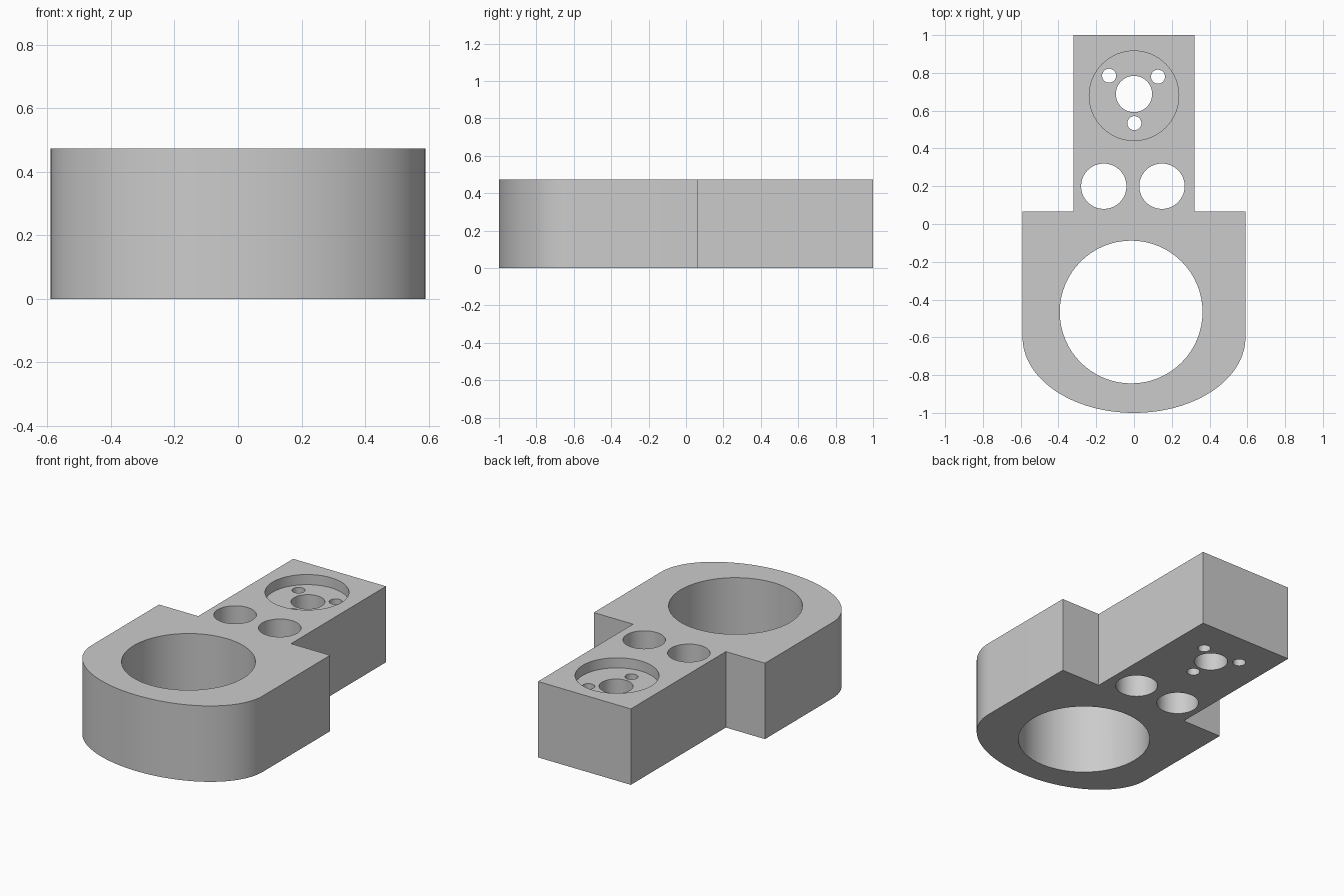
import bpy
import bmesh
from math import cos, sin, pi, radians

if "Cube" in bpy.data.objects:
    bpy.data.objects.remove(bpy.data.objects["Cube"], do_unlink=True)

HEIGHT = 0.473
RECESS = 0.063

grey = bpy.data.materials.new("plain_grey")
grey.use_nodes = True
colour = (0.6, 0.6, 0.6, 1)
grey.diffuse_color = colour
grey.node_tree.nodes["Principled BSDF"].inputs["Base Color"].default_value = colour


def prism(name, outline, z0, z1):
    """Extrude a counter-clockwise outline from z0 to z1."""
    bm = bmesh.new()
    face = bm.faces.new([bm.verts.new((x, y, z0)) for x, y in outline])
    top = bmesh.ops.extrude_face_region(bm, geom=[face])["geom"]
    for v in top:
        if isinstance(v, bmesh.types.BMVert):
            v.co.z = z1
    bmesh.ops.recalc_face_normals(bm, faces=bm.faces)
    mesh = bpy.data.meshes.new(name)
    bm.to_mesh(mesh)
    bm.free()
    mesh.materials.append(grey)
    obj = bpy.data.objects.new(name, mesh)
    bpy.context.collection.objects.link(obj)
    return obj


def arc(cx, cy, rx, ry, start, end, steps):
    angles = [start + (end - start) * i / steps for i in range(steps + 1)]
    return [(cx + rx * cos(a), cy + ry * sin(a)) for a in angles]


# Bracket body: narrow stem behind a wide head with a rounded front
stem = [(0.59, 0.065), (0.32, 0.065), (0.32, 1), (-0.32, 1), (-0.32, 0.065), (-0.59, 0.065)]
front_curve = arc(0, -0.6, 0.59, 0.4, pi, 2 * pi, 64)
body = prism("bracket_body", stem + front_curve, 0, HEIGHT)

# Holes: name, centre x, centre y, radius, floor height
holes = [
    ("large_bore", -0.015, -0.466, 0.378, -0.1),
    ("right_hole", -0.16, 0.2, 0.12, -0.1),
    ("left_hole", 0.148, 0.2, 0.12, -0.1),
    ("round_recess", 0, 0.679, 0.237, HEIGHT - RECESS),
    ("shaft_hole", 0, 0.688, 0.096, -0.1),
    ("right_screw_hole", -0.132, 0.785, 0.037, -0.1),
    ("left_screw_hole", 0.127, 0.78, 0.037, -0.1),
    ("front_screw_hole", 0.002, 0.534, 0.037, -0.1),
]

bpy.ops.object.select_all(action="DESELECT")
bpy.context.view_layer.objects.active = body
body.select_set(True)
for name, x, y, radius, floor in holes:
    cutter = prism(name + "_cutter", arc(x, y, radius, radius, 0, 2 * pi, 64)[:-1], floor, HEIGHT + 0.1)
    cutter.hide_render = True
    cut = body.modifiers.new(name, "BOOLEAN")
    cut.operation = "DIFFERENCE"
    cut.solver = "EXACT"
    cut.object = cutter
    bpy.ops.object.modifier_apply(modifier=cut.name)
    bpy.data.objects.remove(cutter, do_unlink=True)

# Smooth round walls, crisp rims
bpy.ops.object.shade_smooth_by_angle(angle=radians(30))
